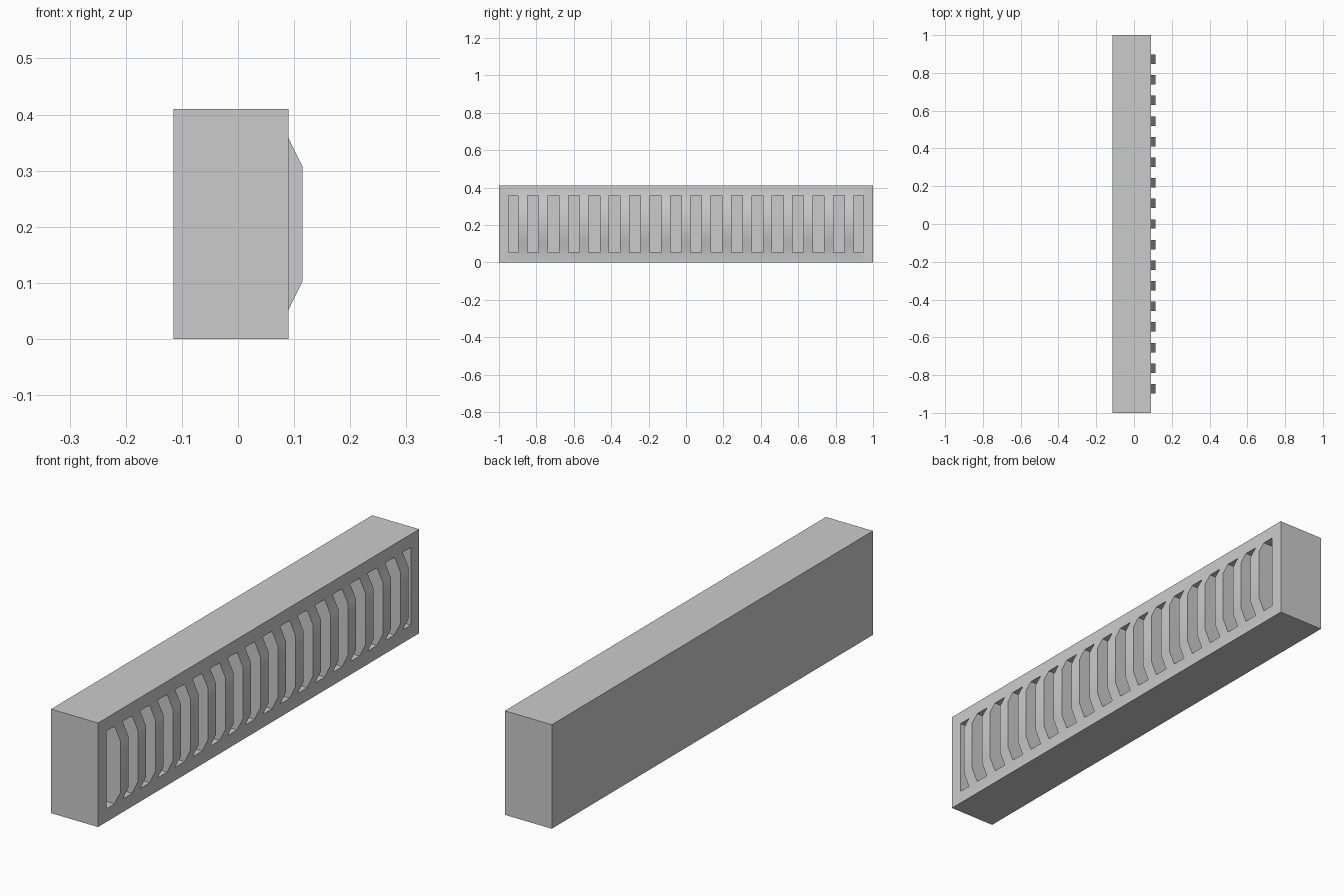
import bpy
import bmesh
import math

cube = bpy.data.objects.get("Cube")
if cube:
    bpy.data.objects.remove(cube, do_unlink=True)

# Overall sizes
BACK, FACE, FIN_FRONT, SLOT_FLOOR = -0.115, 0.09, 0.115, 0.038
HEIGHT, MARGIN, SLOPE = 0.41, 0.052, 0.051
FINS, PITCH, FIN_WIDTH = 17, 0.109, 0.05

grey = bpy.data.materials.new("plain grey")
grey.use_nodes = True
colour = (0.6, 0.6, 0.6, 1)
grey.diffuse_color = colour
grey.node_tree.nodes["Principled BSDF"].inputs["Base Color"].default_value = colour

# Grid lines of the vented face: frame, slots and fins along y, bends along z
ys = [-1, MARGIN - 1]
for i in range(FINS):
    centre = (i - (FINS - 1) / 2) * PITCH
    ys += [centre - FIN_WIDTH / 2, centre + FIN_WIDTH / 2]
ys += [1 - MARGIN, 1]
low = [0, MARGIN, MARGIN + SLOPE]
zs = low + [HEIGHT - z for z in reversed(low)]

bm = bmesh.new()


def face_x(j, k):
    """The fins stand proud of the frame between their two bends."""
    on_fin = 2 <= j <= len(ys) - 3 and k in (2, 3)
    return FIN_FRONT if on_fin else FACE


grid = [[bm.verts.new((face_x(j, k), y, z)) for k, z in enumerate(zs)]
        for j, y in enumerate(ys)]

# Vented face, remembering the slot cells
slots = []
for j in range(len(ys) - 1):
    for k in range(len(zs) - 1):
        a, b = grid[j], grid[j + 1]
        face = bm.faces.new((a[k], b[k], b[k + 1], a[k + 1]))
        if j % 2 == 1 and 1 <= k <= 3:
            slots.append(face)

# Box sides and back, drawn out from the rim
rim = [e for e in bm.edges if e.is_boundary]
sides = bmesh.ops.extrude_edge_only(bm, edges=rim)["geom"]
for v in sides:
    if isinstance(v, bmesh.types.BMVert):
        v.co.x = BACK
bmesh.ops.holes_fill(bm, edges=[e for e in bm.edges if e.is_boundary], sides=0)

# Slots sunk between the fins
sunk = bmesh.ops.extrude_face_region(bm, geom=slots)["geom"]
for v in sunk:
    if isinstance(v, bmesh.types.BMVert):
        v.co.x = SLOT_FLOOR
bmesh.ops.delete(bm, geom=[f for f in slots if f.is_valid], context="FACES_ONLY")

# Merge flat neighbours into clean panels
bmesh.ops.dissolve_limit(bm, angle_limit=math.radians(1),
                         verts=bm.verts[:], edges=bm.edges[:])
bmesh.ops.recalc_face_normals(bm, faces=bm.faces[:])

mesh = bpy.data.meshes.new("vented_box")
bm.to_mesh(mesh)
bm.free()
mesh.materials.append(grey)
box = bpy.data.objects.new("vented_box", mesh)
bpy.context.collection.objects.link(box)

# Shallow fin bends blend softly, all other edges stay crisp
bpy.ops.object.select_all(action="DESELECT")
box.select_set(True)
bpy.context.view_layer.objects.active = box
bpy.ops.object.shade_smooth_by_angle(angle=math.radians(30))
